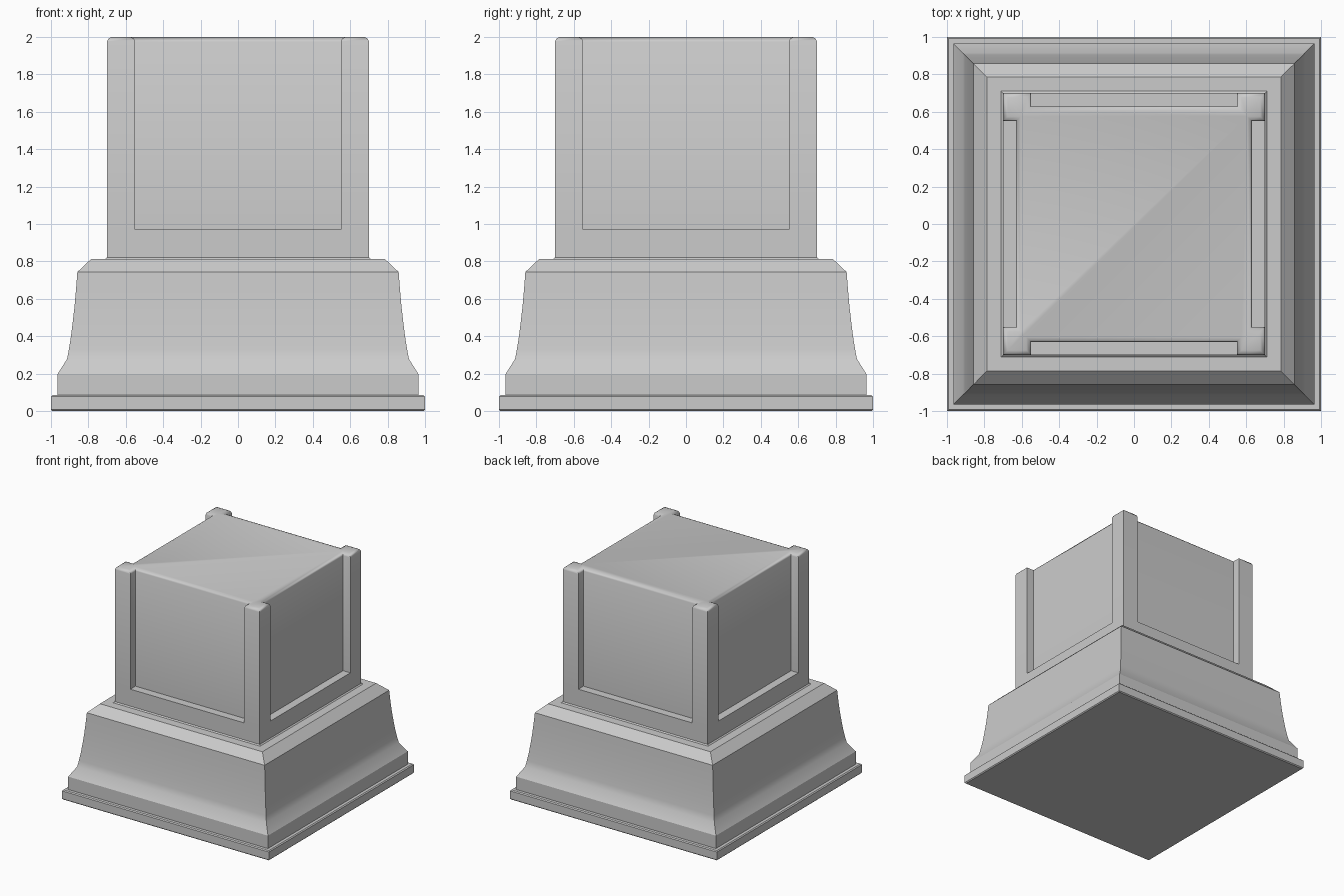
import bpy, bmesh, math

if "Cube" in bpy.data.objects:
    bpy.data.objects.remove(bpy.data.objects["Cube"])


def finish(name, bm, angle=30):
    bmesh.ops.recalc_face_normals(bm, faces=bm.faces[:])
    mesh = bpy.data.meshes.new(name)
    bm.to_mesh(mesh)
    bm.free()
    obj = bpy.data.objects.new(name, mesh)
    bpy.context.collection.objects.link(obj)
    bpy.ops.object.select_all(action='DESELECT')
    obj.select_set(True)
    bpy.context.view_layer.objects.active = obj
    bpy.ops.object.shade_smooth_by_angle(angle=math.radians(angle))
    return obj


def bridge(bm, a, b):
    n = len(a)
    for i in range(n):
        bm.faces.new((a[i], a[(i + 1) % n], b[(i + 1) % n], b[i]))


def four_sides(points):
    """Repeat the points of the +x side around all four sides."""
    out = []
    for _ in range(4):
        out += points
        points = [(-y, x) for x, y in points]
    return out


def ring(bm, contour, z):
    return [bm.verts.new((x, y, z)) for x, y in contour]


# Stepped, flared base with mitred corners: (half width, height)
profile = [(0.992, 0), (1.0, 0.008), (1.0, 0.077), (0.992, 0.085),
           (0.965, 0.085), (0.965, 0.197), (0.914, 0.278), (0.904, 0.33),
           (0.893, 0.40), (0.883, 0.48), (0.874, 0.56), (0.866, 0.65),
           (0.859, 0.743), (0.785, 0.813), (0.71, 0.813), (0.70, 0.822)]
bm = bmesh.new()
rings = [ring(bm, four_sides([(r, -r)]), z) for r, z in profile]
for a, b in zip(rings, rings[1:]):
    bridge(bm, a, b)
bm.faces.new(rings[0])
bm.faces.new(rings[-1])
finish("flared_base", bm)

# Upper block: corner posts around recessed panels, rounded top rim
OUT, POST, PANEL, SILL, TOP = 0.70, 0.55, 0.63, 0.97, 2.0


def post_contour(d):
    o, p, q = OUT - d, POST + d, PANEL - d
    return four_sides([(o, -o), (o, -p), (q, -p), (q, p), (o, p)])


bm = bmesh.new()
levels = [(0, SILL), (0, TOP - 0.025), (0.007, TOP - 0.008), (0.025, TOP)]
rings = [ring(bm, post_contour(d), z) for d, z in levels]
for a, b in zip(rings, rings[1:]):
    bridge(bm, a, b)
bm.faces.new(rings[-1])

# Lower rail beneath the panels, with a sill on each side
foot = ring(bm, four_sides([(OUT, -OUT)]), 0.815)
s = rings[0]
for k in range(4):
    i = 5 * k
    bm.faces.new((foot[k], foot[(k + 1) % 4], s[(i + 5) % 20], s[i + 4], s[i + 1], s[i]))
    bm.faces.new((s[i + 1], s[i + 4], s[i + 3], s[i + 2]))
bm.faces.new(foot)
finish("panelled_block", bm, 50)
